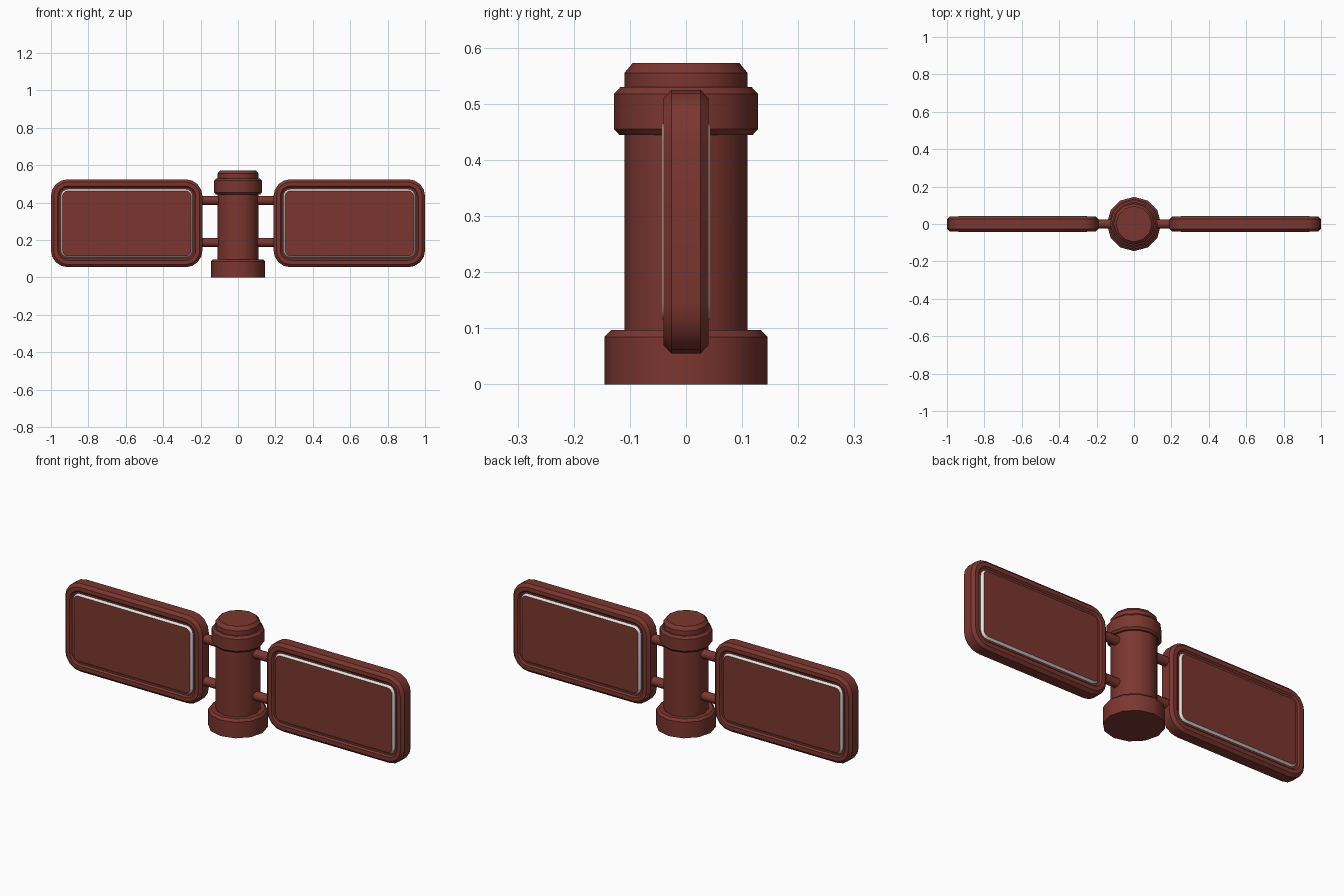
import bpy
import bmesh
from math import sin, cos, pi

cube = bpy.data.objects.get("Cube")
if cube:
    bpy.data.objects.remove(cube, do_unlink=True)


def make_material(name, rgb):
    mat = bpy.data.materials.new(name)
    mat.use_nodes = True
    mat.diffuse_color = (*rgb, 1)
    mat.node_tree.nodes["Principled BSDF"].inputs["Base Color"].default_value = (*rgb, 1)
    return mat


RED = make_material("brick red", (0.2, 0.037, 0.029))
WHITE = make_material("off white", (0.75, 0.75, 0.72))


def loft(name, rings, white_bands=()):
    """Skin a list of equal-length point rings and cap both ends."""
    bm = bmesh.new()
    loops = [[bm.verts.new(p) for p in ring] for ring in rings]
    count = len(loops[0])
    for band, (a, b) in enumerate(zip(loops, loops[1:])):
        for i in range(count):
            j = (i + 1) % count
            face = bm.faces.new((a[i], a[j], b[j], b[i]))
            face.material_index = int(band in white_bands)
    bm.faces.new(loops[0])
    bm.faces.new(loops[-1])
    bmesh.ops.recalc_face_normals(bm, faces=bm.faces)
    mesh = bpy.data.meshes.new(name)
    bm.to_mesh(mesh)
    bm.free()
    obj = bpy.data.objects.new(name, mesh)
    bpy.context.collection.objects.link(obj)
    mesh.materials.append(RED)
    if white_bands:
        mesh.materials.append(WHITE)
    bpy.ops.object.select_all(action="DESELECT")
    obj.select_set(True)
    bpy.context.view_layer.objects.active = obj
    bpy.ops.object.shade_smooth_by_angle(angle=0.6)
    return obj


def turned(name, profile, sides=12):
    """Revolve (radius, height) pairs around z."""
    return loft(name, [[(r * cos(2 * pi * i / sides), r * sin(2 * pi * i / sides), z)
                        for i in range(sides)] for r, z in profile])


def rounded_ring(cx, cz, half_w, half_h, radius, inset, y, steps=4):
    """Rounded rectangle facing y, shrunk by inset."""
    r = radius - inset
    points = []
    for quarter, (sx, sz) in enumerate(((1, 1), (-1, 1), (-1, -1), (1, -1))):
        for s in range(steps + 1):
            a = (quarter + s / steps) * pi / 2
            points.append((cx + sx * (half_w - radius) + r * cos(a), y,
                           cz + sz * (half_h - radius) + r * sin(a)))
    return points


# Central post
turned("post_base", [(0.145, 0), (0.145, 0.085), (0.133, 0.097)])
turned("post_body", [(0.11, 0.09), (0.11, 0.555), (0.095, 0.573)])
turned("post_collar", [(0.119, 0.445), (0.128, 0.455), (0.128, 0.518), (0.117, 0.53)])

# Panels: chamfered rim, groove, white border and raised face, same on both sides
SECTION = [(0, 0.026), (0.015, 0.04), (0.036, 0.04), (0.044, 0.032),
           (0.053, 0.032), (0.062, 0.043)]
STATIONS = [(i, -y) for i, y in reversed(SECTION)] + SECTION
for side, sign in (("left", 1), ("right", -1)):
    rings = [rounded_ring(sign * 0.595, 0.29, 0.405, 0.235, 0.09, inset, y)
             for inset, y in STATIONS]
    loft(side + "_panel", rings, white_bands=(0, len(STATIONS) - 2))

    # Rods joining the panel to the post
    for level, z in (("lower", 0.188), ("upper", 0.412)):
        rod = turned(f"{side}_{level}_rod", [(0.024, 0.09), (0.024, 0.21)])
        rod.rotation_euler.y = sign * pi / 2
        rod.location.z = z
